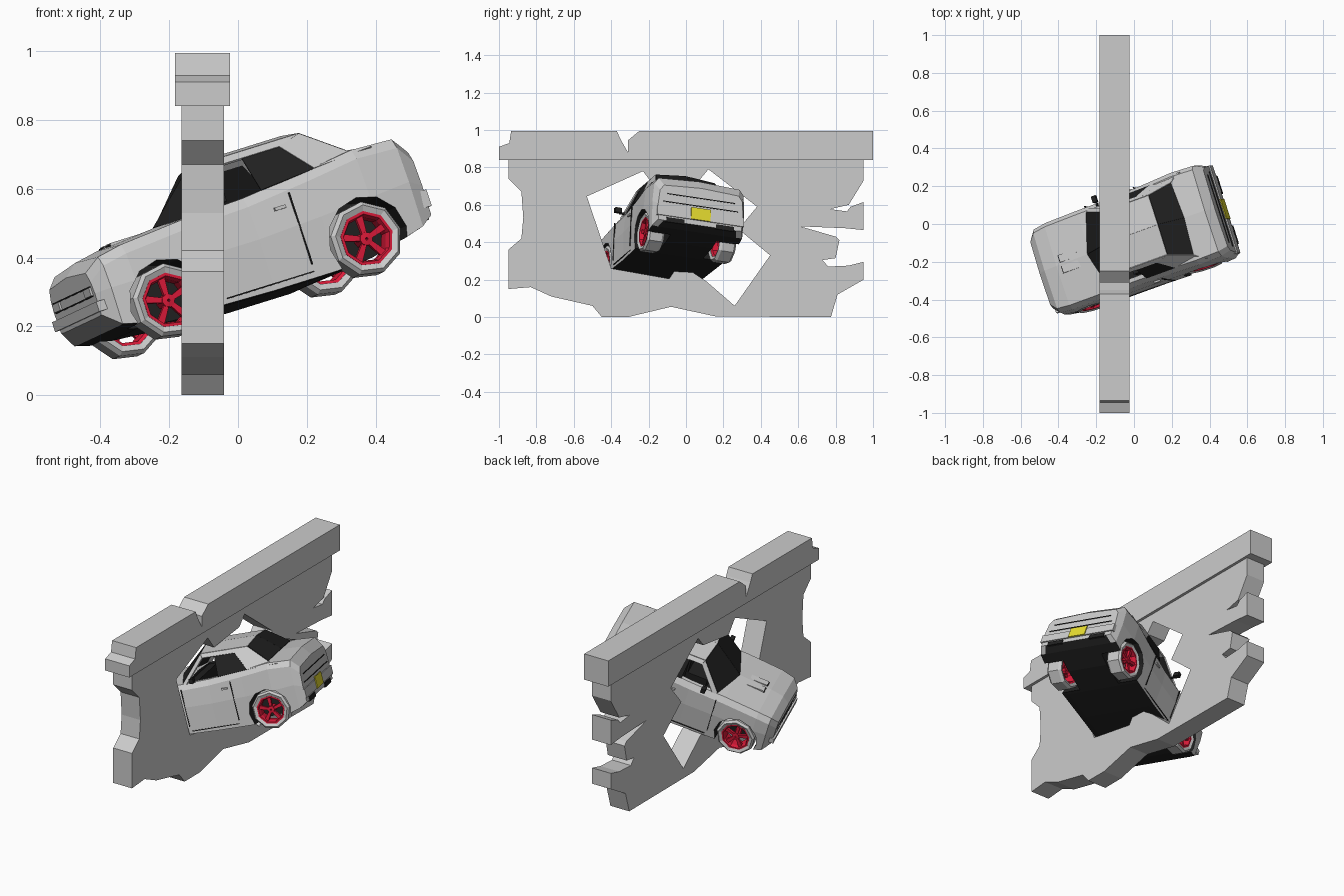
import bpy, bmesh, math
from mathutils import Matrix, Vector

if "Cube" in bpy.data.objects:
    bpy.data.objects.remove(bpy.data.objects["Cube"])


def material(name, col):
    m = bpy.data.materials.new(name)
    m.diffuse_color = (*col, 1)
    m.use_nodes = True
    m.node_tree.nodes["Principled BSDF"].inputs["Base Color"].default_value = m.diffuse_color
    return m


GREY = material("grey", (0.8, 0.8, 0.8))
DARK = material("black", (0.015, 0.015, 0.015))
RED = material("red", (0.7, 0.01, 0.04))
YELLOW = material("yellow", (0.8, 0.72, 0.03))

# Car frame: local x runs to the tail, y across, z up; nose dives through the wall
L = Vector((0.905, 0.328, 0.282)).normalized()
W = Vector((-0.3, 0.945, -0.14))
W = (W - L * W.dot(L)).normalized()
U = L.cross(W)
CAR = Matrix((L, W, U)).transposed().to_4x4()
CAR.translation = (0.015, -0.1, 0.332)


def make(name, verts, faces, mat=None, matrix=CAR):
    me = bpy.data.meshes.new(name)
    me.from_pydata(verts, [], faces)
    bm = bmesh.new()
    bm.from_mesh(me)
    bmesh.ops.recalc_face_normals(bm, faces=bm.faces)
    bm.to_mesh(me)
    bm.free()
    ob = bpy.data.objects.new(name, me)
    bpy.context.collection.objects.link(ob)
    ob.matrix_world = matrix
    if mat:
        me.materials.append(mat)
    return ob


def loft(rings, cap=True, loop=False):
    """Vertices and faces joining equal rings of points."""
    n, k = len(rings[0]), len(rings)
    verts = [p for r in rings for p in r]
    faces = []
    for i in range(k if loop else k - 1):
        a, b = i * n, (i + 1) % k * n
        faces += [(a + j, a + (j + 1) % n, b + (j + 1) % n, b + j) for j in range(n)]
    if cap:
        faces += [tuple(range(n)), tuple(range((k - 1) * n, k * n))]
    return verts, faces


def boxes(name, items, mat, sides=(1,)):
    """Several boxes (centre, size) in one object, optionally mirrored over y."""
    verts, faces = [], []
    for (c, s) in items:
        for d in sides:
            rings = [[(c[0] + i * s[0] / 2, d * c[1] + j * s[1] / 2, c[2] + k * s[2] / 2)
                      for j, k in ((-1, -1), (1, -1), (1, 1), (-1, 1))] for i in (-1, 1)]
            v, f = loft(rings)
            faces += [tuple(q + len(verts) for q in g) for g in f]
            verts += v
    return make(name, verts, faces, mat)


def panel(name, quads, mat, thick=0.008):
    """Thin sheets given for the +y side and mirrored to the other side."""
    verts, faces = [], []
    for q in quads:
        for d in (1, -1):
            faces.append(tuple(range(len(verts), len(verts) + len(q))))
            verts += [(x, d * y, z) for x, y, z in (q if d == 1 else q[::-1])]
    ob = make(name, verts, faces, mat)
    m = ob.modifiers.new("thickness", 'SOLIDIFY')
    m.thickness, m.offset = thick, 0
    return ob


def slab(name, outline, x0, x1):
    return make(name, *loft([[(x, y, z) for y, z in outline] for x in (x0, x1)]),
                matrix=Matrix.Identity(4))


def cut(ob, cutter):
    m = ob.modifiers.new("cut", 'BOOLEAN')
    m.object, m.operation, m.solver = cutter, 'DIFFERENCE', 'EXACT'
    m.material_mode = 'TRANSFER'
    cutter.hide_render = True
    cutter.display_type = 'WIRE'


# Broken wall with capping and impact hole
wall = slab("wall", [
    (-.95, .845), (-.95, .74), (-.88, .67), (-.87, .53), (-.88, .42), (-.95, .36), (-.95, .15),
    (-.83, .16), (-.72, .11), (-.5, .06), (-.45, 0), (-.31, 0), (-.08, .055), (.16, .003),
    (.775, 0), (.81, .12), (.95, .2), (.95, .295), (.87, .275), (.76, .27), (.73, .305),
    (.8, .315), (.82, .41), (.8, .43), (.61, .485), (.85, .475), (.95, .465), (.95, .615),
    (.88, .59), (.86, .565), (.77, .577), (.87, .6), (.95, .73), (.95, .845)], -.165, -.04)
slab("wall_cap", [(-1, .84), (-1, .91), (-.945, .93), (-.935, .995), (-.37, .995), (-.35, .95),
                  (-.31, .88), (-.31, .945), (-.25, .995), (1, .995), (1, .84)], -.183, -.023)
hole = slab("hole_cutter", [
    (-.53, .645), (-.23, .78), (-.17, .7), (.07, .73), (.12, .79), (.38, .59), (.28, .47),
    (.45, .33), (.26, .06), (.11, .19), (.02, .25), (-.06, .25), (-.09, .205), (-.4, .26)],
    -.3, .1)
cut(wall, hole)

# Body shell: station x, half width, bottom, widest height, top
stations = [(-.515, .2, .01, .085, .15), (-.475, .24, -.035, .085, .183),
            (-.4, .25, -.055, .085, .197), (-.2, .252, -.07, .09, .213),
            (0, .252, -.075, .09, .22), (.2, .258, -.075, .1, .24), (.36, .265, -.06, .11, .26),
            (.49, .26, -.025, .12, .255), (.532, .24, 0, .1, .205)]
rings = []
for x, h, b, m, t in stations:
    half = [(.85 * h, b + .008), (.98 * h, b + .01), (h, m), (.97 * h, t - .03), (.88 * h, t)]
    ring = half + [(0, t + .012)] + [(-y, z) for y, z in half[::-1]]
    rings.append([(x, y, z) for y, z in ring])
body = make("car_body", *loft(rings), GREY)
body.data.materials.append(DARK)
for p in body.data.polygons:
    if p.normal.z < -.85:
        p.material_index = 1

# Wheel arches and cabin hollow
AXLES = [(x, d) for x in (-.319, .319) for d in (-1, 1)]
cv, cf = [], []
for x, d in AXLES:
    v, f = loft([[(x + .122 * math.cos(a), d * y, .122 * math.sin(a))
                  for a in (math.tau * i / 12 for i in range(12))] for y in (.13, .32)])
    cf += [tuple(q + len(cv) for q in g) for g in f]
    cv += v
v, f = loft([[(x, y, z) for x, y in ((-.13, -.2), (.175, -.2), (.175, .2), (-.13, .2))]
             for z in (-.03, .35)])
cf += [tuple(q + len(cv) for q in g) for g in f]
cv += v
cut(body, make("body_cutter", cv, cf, DARK))

# Roof, pillars and glass
fr, fc, rr, rc = (-.03, .165, .352), (-.045, 0, .366), (.245, .165, .352), (.25, 0, .366)
base, base_c = (-.155, .215, .208), (-.21, 0, .223)
tail, tail_c = (.355, .2, .262), (.37, 0, .272)
wf, wt, wr, wb = (-.125, .228, .212), (-.02, .182, .332), (.17, .182, .332), (.235, .23, .24)
wm, wq = (.05, .182, .332), (.06, .228, .226)
panel("roof", [[fr, fc, rc, rr]], GREY)
panel("roof_frame", [[fr, rr, wr, wt], [base, fr, wt, wf],
                     [rr, tail, (.42, .24, .25), wb, wr]], GREY)
panel("windshield", [[base, base_c, fc, fr]], DARK)
panel("rear_window", [[rr, rc, tail_c, tail]], DARK)
panel("side_window", [[wm, wr, wb, wq]], DARK, .004)

# Seats and dashboard
boxes("seats", [((.02, .1, .05), (.13, .13, .07)), ((.09, .1, .14), (.04, .13, .18))],
      DARK, (1, -1))
boxes("dashboard", [((-.11, 0, .18), (.06, .38, .06))], DARK)


# Wheels: ring tyre, red rim, five spokes and hub
def ring_part(name, profile, x, d, mat, n):
    rs = [[(x + r * math.cos(a), d * y, r * math.sin(a)) for r, y in profile]
          for a in (math.tau * i / n for i in range(n))]
    return make(name, *loft(rs, False, True), mat)


for x, d in AXLES:
    ring_part("tyre", [(.08, .16), (.098, .155), (.109, .17), (.109, .238), (.098, .25),
                       (.08, .242)], x, d, GREY, 9)
    ring_part("rim", [(.066, .226), (.07, .17), (.081, .163), (.081, .244), (.072, .244)],
              x, d, RED, 9)
    ring_part("hub", [(.004, .18), (.02, .18), (.02, .238), (.004, .24)], x, d, RED, 8)
    sv, sf = [], []
    for i in range(5):
        a = math.tau * i / 5 + .3
        c, s = math.cos(a), math.sin(a)
        v, f = loft([[(x + r * c - t * s, d * y, r * s + t * c)
                      for t, y in ((-w, .218), (w, .218), (w, .234), (-w, .234))]
                     for r, w in ((.012, .007), (.071, .011))])
        sf += [tuple(q + len(sv) for q in g) for g in f]
        sv += v
    make("spokes", sv, sf, RED)

# Nose: bumper, grille slot, lamps, hood scoop
boxes("front_bumper", [((-.502, 0, .045), (.045, .43, .03))], GREY)
boxes("grille", [((-.514, 0, .108), (.008, .36, .004)), ((-.514, 0, .08), (.008, .36, .004))],
      DARK)
boxes("headlights", [((-.515, .15, .094), (.012, .06, .024))], GREY, (1, -1))
boxes("hood_scoop", [((-.32, .03, .212), (.1, .04, .012))], GREY, (1, -1))
boxes("hood_vents", [((-.372, .03, .21), (.006, .04, .01))], DARK, (1, -1))

# Tail: bumper, lamp strips, plate, exhaust lamps
boxes("rear_bumper", [((.524, 0, .06), (.03, .49, .05))], GREY)
boxes("tail_strips", [((.533, 0, .115), (.006, .42, .004)), ((.533, 0, .16), (.006, .38, .004))],
      DARK)
boxes("rear_plate", [((.541, 0, .068), (.006, .11, .066))], YELLOW)
boxes("rear_lamps", [((.53, .14, .014), (.014, .1, .026))], DARK, (1, -1))

# Sides: door seams, handles, mirrors, sill trim
boxes("door_seams", [((.13, .255, .085), (.004, .006, .22)), ((-.16, .25, .085), (.004, .006, .21)),
                     ((-.01, .249, -.046), (.28, .006, .004))], DARK, (1, -1))
boxes("door_handles", [((.09, .254, .16), (.035, .01, .01))], GREY, (1, -1))
boxes("mirrors", [((-.08, .262, .236), (.024, .036, .026)), ((-.08, .24, .222), (.01, .03, .01))],
      DARK, (1, -1))
